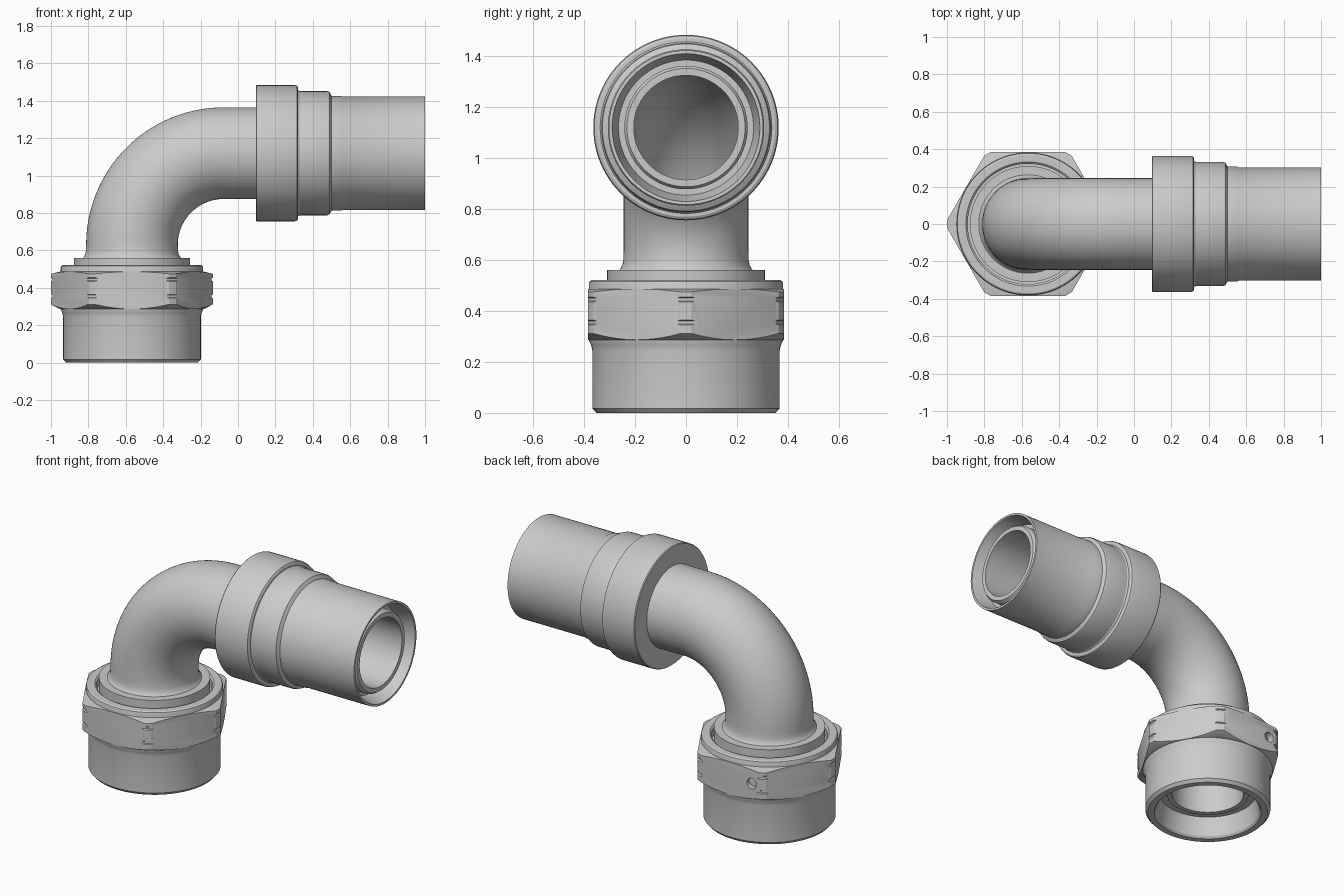
import bpy, bmesh, math
from mathutils import Vector

if "Cube" in bpy.data.objects:
    bpy.data.objects.remove(bpy.data.objects["Cube"])

AX, AZ = -0.567, 1.12          # nut axis x, outlet axis z
BEND = 0.49                    # bend radius of the elbow
metal = bpy.data.materials.new("grey metal")
metal.diffuse_color = (0.6, 0.6, 0.6, 1)
metal.use_nodes = True
metal.node_tree.nodes["Principled BSDF"].inputs["Base Color"].default_value = metal.diffuse_color


def skin(name, rings, segs=96):
    """Closed surface through circular rings (point, tilt, radius)."""
    bm = bmesh.new()
    loops = []
    for p, a, r in rings:
        u = Vector((math.cos(a), 0, -math.sin(a)))
        loops.append([bm.verts.new(Vector(p) + r * (math.cos(t) * u + Vector((0, math.sin(t), 0))))
                      for t in (2 * math.pi * i / segs for i in range(segs))])
    for k, lo in enumerate(loops):
        hi = loops[(k + 1) % len(loops)]
        for i in range(segs):
            j = (i + 1) % segs
            bm.faces.new((lo[i], lo[j], hi[j], hi[i]))
    bmesh.ops.recalc_face_normals(bm, faces=bm.faces)
    me = bpy.data.meshes.new(name)
    bm.to_mesh(me)
    bm.free()
    me.materials.append(metal)
    ob = bpy.data.objects.new(name, me)
    bpy.context.collection.objects.link(ob)
    return ob


def upright(name, profile, segs=96):
    """Turned part on the nut axis, profile of (radius, z)."""
    return skin(name, [((AX, 0, z), 0, r) for r, z in profile], segs)


def level(name, profile):
    """Turned part on the outlet axis, profile of (radius, x)."""
    return skin(name, [((x, 0, AZ), math.pi / 2, r) for r, x in profile])


def smooth(ob):
    bpy.ops.object.select_all(action='DESELECT')
    ob.select_set(True)
    bpy.context.view_layer.objects.active = ob
    bpy.ops.object.shade_smooth_by_angle(angle=math.radians(28))


def cut(ob, tool, op):
    mod = ob.modifiers.new(op, 'BOOLEAN')
    mod.operation, mod.object, mod.solver = op, tool, 'EXACT'
    bpy.context.view_layer.objects.active = ob
    bpy.ops.object.modifier_apply(modifier=mod.name)
    bpy.data.objects.remove(tool)


# Elbow pipe: flared foot, quarter bend, straight run, then the bore back
N = 32
bend = [((AX + BEND * (1 - math.cos(a)), 0, AZ - BEND + BEND * math.sin(a)), a)
        for a in (math.pi / 2 * i / N for i in range(N + 1))]
foot = [((AX, 0, z), 0, r) for r, z in
        ((0.24, 0.12), (0.24, 0.52), (0.268, 0.555), (0.258, 0.565), (0.25, 0.58), (0.246, 0.6))]
outer = [(p, a, 0.245) for p, a in bend] + [((0.6, 0, AZ), math.pi / 2, 0.245)]
inner = [((0.6, 0, AZ), math.pi / 2, 0.205)] + [(p, a, 0.205) for p, a in reversed(bend)]
pipe = skin("elbow_pipe", foot + outer + inner + [((AX, 0, 0.12), 0, 0.21)])

# Flange ring seated in the top of the nut
flange = upright("flange_ring", [(0.235, 0.46), (0.31, 0.46), (0.31, 0.56), (0.235, 0.56)])

# Round nut body with a recessed mouth and rounded top rim
body = upright("nut_body", [
    (0.235, 0.13), (0.285, 0.13), (0.305, 0.012), (0.315, 0), (0.352, 0), (0.368, 0.018),
    (0.368, 0.245), (0.372, 0.265), (0.381, 0.285), (0.381, 0.508), (0.378, 0.516), (0.37, 0.521),
    (0.332, 0.521), (0.322, 0.512), (0.322, 0.465), (0.235, 0.465)])

# Hexagon band: chamfered, with two grooves nicking the corners
apothem = 0.385
corner = apothem / math.cos(math.pi / 6)
hexagon = upright("hex_band", [(0.33, 0.27), (corner, 0.27), (corner, 0.5), (0.33, 0.5)], 6)
turned = upright("hex_cutter", [
    (0.36, 0.287), (0.385, 0.287), (0.433, 0.312), (0.433, 0.345), (0.426, 0.349), (0.426, 0.361),
    (0.433, 0.365), (0.433, 0.435), (0.426, 0.439), (0.426, 0.451), (0.433, 0.455),
    (0.433, 0.475), (0.385, 0.487), (0.36, 0.487)])
cut(hexagon, turned, 'INTERSECT')

# Locking-wire hole in the rear flat
bpy.ops.mesh.primitive_cylinder_add(vertices=24, radius=0.032, depth=0.2,
                                    location=(AX - 0.148, 0.4, 0.395), rotation=(math.pi / 2, 0, 0))
cut(hexagon, bpy.context.object, 'DIFFERENCE')

# Stepped collar on the outlet
collar = level("outlet_collar", [
    (0.24, 0.095), (0.36, 0.095), (0.364, 0.1), (0.364, 0.305), (0.36, 0.316), (0.35, 0.322),
    (0.337, 0.322), (0.332, 0.33), (0.332, 0.477), (0.328, 0.488), (0.318, 0.494),
    (0.308, 0.5), (0.24, 0.5)])

# Outlet sleeve with a tapered groove around the inner tube
sleeve = level("outlet_sleeve", [
    (0.205, 0.45), (0.307, 0.45), (0.307, 0.552), (0.303, 0.56), (0.303, 1.0), (0.29, 1.0),
    (0.265, 0.9), (0.242, 0.9), (0.242, 0.955), (0.232, 0.97), (0.205, 0.97)])

for part in (pipe, flange, body, hexagon, collar, sleeve):
    smooth(part)
